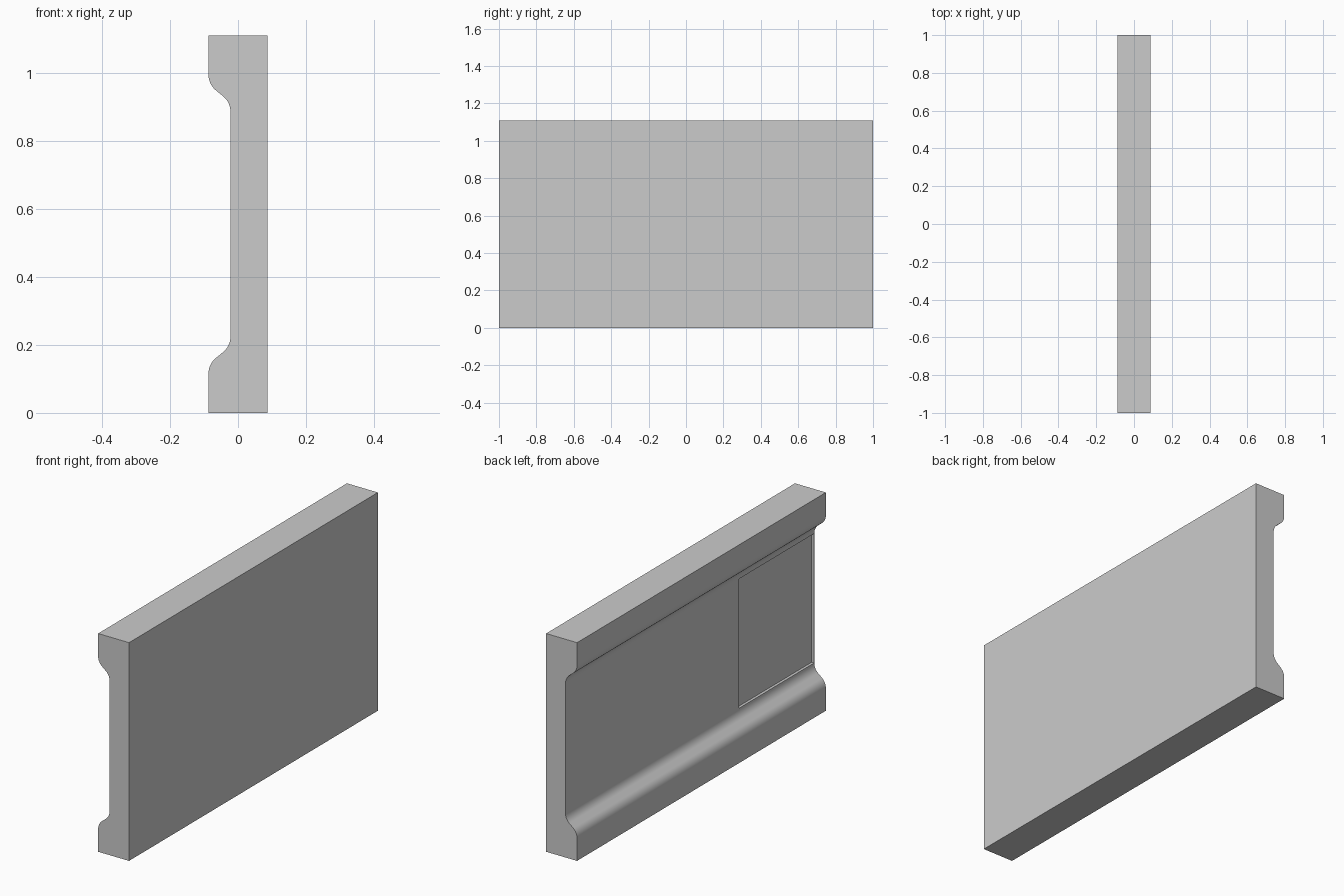
import bpy, bmesh, math

cube = bpy.data.objects.get("Cube")
if cube:
    bpy.data.objects.remove(cube, do_unlink=True)

HALF_LEN, HEIGHT = 1.0, 1.11
BACK_X, FLANGE_X, WEB_X = 0.087, -0.087, -0.022

grey = bpy.data.materials.new("light grey")
grey.use_nodes = True
colour = (0.6, 0.6, 0.6, 1)
grey.diffuse_color = colour
grey.node_tree.nodes["Principled BSDF"].inputs["Base Color"].default_value = colour


def add_object(name, bm):
    bmesh.ops.recalc_face_normals(bm, faces=bm.faces)
    mesh = bpy.data.meshes.new(name)
    bm.to_mesh(mesh)
    bm.free()
    mesh.materials.append(grey)
    obj = bpy.data.objects.new(name, mesh)
    bpy.context.collection.objects.link(obj)
    return obj


# Lower half of the profile: a flange easing into the thin web by two arcs
def lower_curve(z_start=0.115, z_end=0.225, radius=0.06, sweep=50, steps=8):
    angles = [math.radians(sweep * i / steps) for i in range(steps + 1)]
    outer = [(FLANGE_X + radius * (1 - math.cos(a)), z_start + radius * math.sin(a))
             for a in angles]
    inner = [(WEB_X - radius * (1 - math.cos(a)), z_end - radius * math.sin(a))
             for a in reversed(angles)]
    return outer + inner


lower = [(BACK_X, 0), (FLANGE_X, 0)] + lower_curve()
profile = lower + [(x, HEIGHT - z) for x, z in reversed(lower)]

# Channel panel: the profile swept along y
bm = bmesh.new()
face = bm.faces.new([bm.verts.new((x, -HALF_LEN, z)) for x, z in profile])
swept = bmesh.ops.extrude_face_region(bm, geom=[face], use_keep_orig=True)
moved = [v for v in swept["geom"] if isinstance(v, bmesh.types.BMVert)]
bmesh.ops.translate(bm, verts=moved, vec=(0, 2 * HALF_LEN, 0))
panel = add_object("channel_panel", bm)

# Shallow rectangular recess at the front end of the web
bm = bmesh.new()
bmesh.ops.create_cube(bm, size=1)
low, high = (WEB_X - 0.03, -0.998, 0.226), (WEB_X + 0.014, -0.396, 0.884)
for v in bm.verts:
    v.co = [a if c < 0 else b for c, a, b in zip(v.co, low, high)]
cutter = add_object("recess_cutter", bm)
cutter.hide_render = True

cut = panel.modifiers.new("recess", "BOOLEAN")
cut.operation = "DIFFERENCE"
cut.solver = "EXACT"
cut.object = cutter
bpy.ops.object.select_all(action="DESELECT")
panel.select_set(True)
bpy.context.view_layer.objects.active = panel
bpy.ops.object.modifier_apply(modifier=cut.name)
bpy.data.objects.remove(cutter, do_unlink=True)
bpy.ops.object.shade_smooth_by_angle(angle=math.radians(30))
